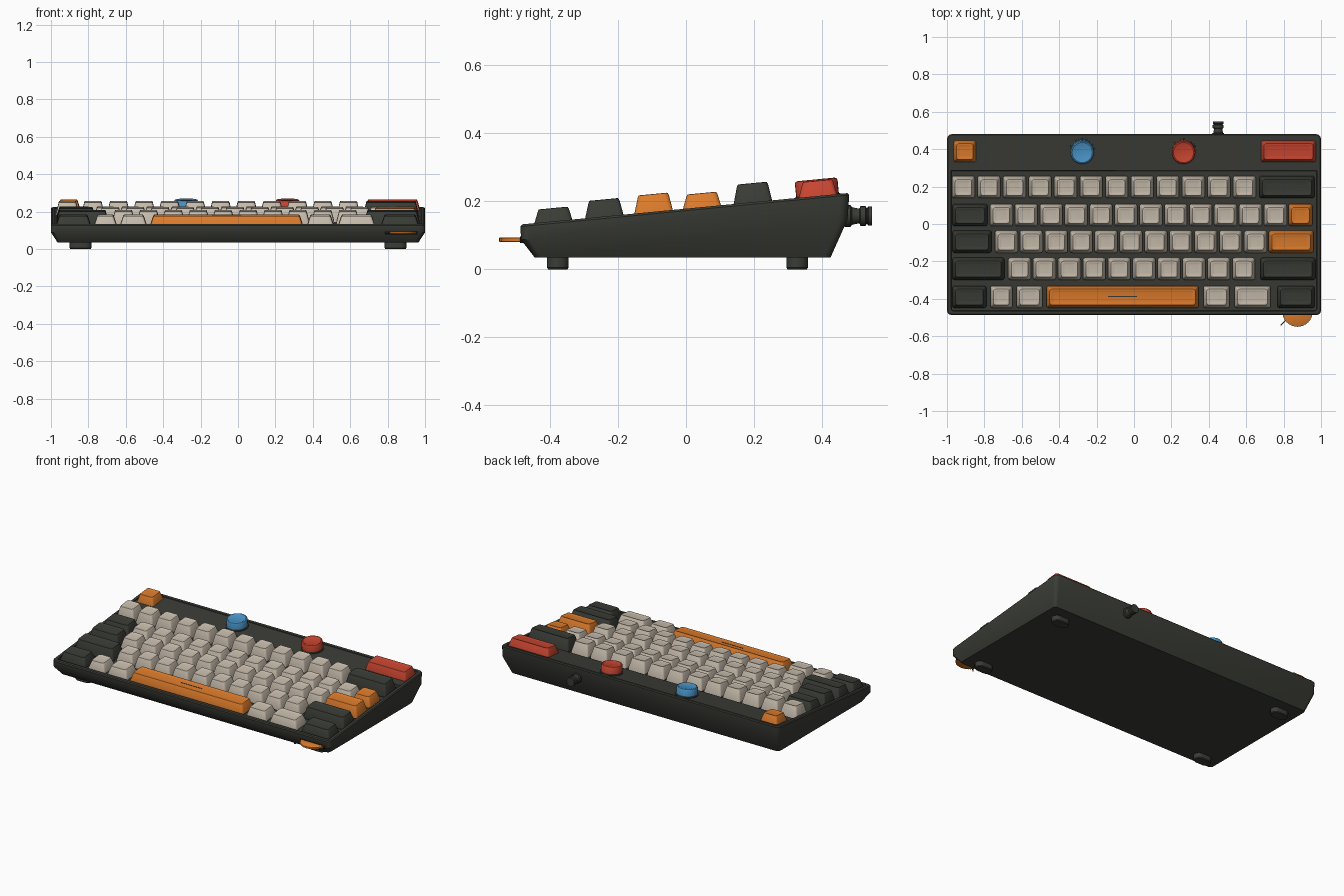
import bpy, bmesh, math
from mathutils import Matrix, Vector

if "Cube" in bpy.data.objects:
    bpy.data.objects.remove(bpy.data.objects["Cube"])

SLOPE = 0.096
TILT = Matrix.Rotation(math.atan(SLOPE), 4, 'X')


def deck(y):
    return 0.132 + SLOPE * (y + 0.487)


def material(name, rgb):
    m = bpy.data.materials.new(name)
    m.diffuse_color = (*rgb, 1)
    m.use_nodes = True
    m.node_tree.nodes["Principled BSDF"].inputs["Base Color"].default_value = m.diffuse_color
    return m


DARK = material("charcoal", (0.042, 0.045, 0.036))
BEIGE = material("beige", (0.58, 0.51, 0.42))
ORANGE = material("orange", (0.72, 0.20, 0.025))
RED = material("red", (0.58, 0.06, 0.03))
BLUE = material("blue", (0.07, 0.30, 0.58))
BLACK = material("black", (0.01, 0.01, 0.01))


def rrect(x0, x1, y0, y1, r, z, seg=3):
    """Rounded rectangle ring; z is a number or a function of y."""
    pts = []
    corners = ((x1 - r, y1 - r), (x0 + r, y1 - r), (x0 + r, y0 + r), (x1 - r, y0 + r))
    for k, (cx, cy) in enumerate(corners):
        for i in range(seg + 1):
            a = math.pi / 2 * (k + i / seg)
            x, y = cx + r * math.cos(a), cy + r * math.sin(a)
            pts.append((x, y, z(y) if callable(z) else z))
    return pts


def circle(r, z, n=32, tooth=0):
    return [((r - tooth * (i % 2)) * math.cos(2 * math.pi * i / n),
             (r - tooth * (i % 2)) * math.sin(2 * math.pi * i / n), z) for i in range(n)]


def loft(name, rings, mat, matrix=Matrix(), angle=35):
    bm = bmesh.new()
    loops = [[bm.verts.new(p) for p in ring] for ring in rings]
    n = len(loops[0])
    for a, b in zip(loops, loops[1:]):
        for i in range(n):
            j = (i + 1) % n
            bm.faces.new((a[i], a[j], b[j], b[i]))
    bm.faces.new(loops[0][::-1])
    bm.faces.new(loops[-1])
    bmesh.ops.recalc_face_normals(bm, faces=bm.faces)
    for f in bm.faces:
        f.smooth = True
    me = bpy.data.meshes.new(name)
    bm.to_mesh(me)
    bm.free()
    me.set_sharp_from_angle(angle=math.radians(angle))
    me.materials.append(mat)
    ob = bpy.data.objects.new(name, me)
    ob.matrix_world = matrix
    bpy.context.collection.objects.link(ob)
    return ob


def on_deck(x, y, up=0):
    return Matrix.Translation((x, y, deck(y) + up)) @ TILT


# case: flat bottom, chamfered belly, sloping rim and sunken key well
loft("case", [
    rrect(-0.965, 0.965, -0.445, 0.425, 0.02, 0.035),
    rrect(-1, 1, -0.485, 0.475, 0.025, lambda y: 0.087 + 0.062 * (y + 0.485)),
    rrect(-1, 1, -0.487, 0.48, 0.025, lambda y: deck(y) - 0.006),
    rrect(-0.995, 0.995, -0.482, 0.475, 0.022, deck),
    rrect(-0.978, 0.978, -0.465, 0.458, 0.012, deck),
    rrect(-0.976, 0.976, -0.463, 0.456, 0.012, lambda y: deck(y) - 0.03)], DARK)

# raised strip behind the key rows
loft("rear_strip", [
    rrect(-0.985, 0.985, 0.283, 0.465, 0.006, lambda y: deck(y) - 0.035),
    rrect(-0.985, 0.985, 0.283, 0.465, 0.006, lambda y: deck(y) - 0.008),
    rrect(-0.982, 0.982, 0.286, 0.462, 0.006, lambda y: deck(y) - 0.005)], DARK)


def key(name, x, y, w, h, mat, d=0.118):
    def ring(z, side, front, back, r):
        return rrect(-w / 2 + side, w / 2 - side, -d / 2 + front, d / 2 - back, r, z)
    loft(name, [
        ring(-0.022, 0, 0, 0, 0.012),
        ring(-0.010, 0, 0, 0, 0.012),
        ring(h - 0.007, 0.014, 0.017, 0.009, 0.014),
        ring(h - 0.001, 0.017, 0.020, 0.012, 0.013),
        ring(h, 0.020, 0.023, 0.015, 0.012),
        ring(h - 0.003, 0.028, 0.031, 0.023, 0.010),
        ring(h - 0.004, 0.036, 0.039, 0.031, 0.006)], mat, on_deck(x, y))


# key rows: name, y, height, (first x, count, pitch) of letter keys, special keys (x, width, colour)
ROWS = [
    ("function", 0.387, 0.045, (0, 0, 0), [(-0.904, 0.123, ORANGE), (0.826, 0.296, RED)]),
    ("number", 0.196, 0.056, (-0.912, 12, 0.1366), [(0.818, 0.294, DARK)]),
    ("upper", 0.046, 0.041, (-0.709, 12, 0.1332), [(-0.877, 0.187, DARK), (0.89, 0.128, ORANGE)]),
    ("home", -0.096, 0.052, (-0.682, 11, 0.1332), [(-0.866, 0.209, DARK), (0.84, 0.24, ORANGE)]),
    ("lower", -0.241, 0.050, (-0.612, 10, 0.1332), [(-0.832, 0.278, DARK), (0.823, 0.294, DARK)]),
    ("bottom", -0.391, 0.039, (0, 0, 0), [
        (-0.88, 0.182, DARK), (-0.709, 0.118, BEIGE), (-0.559, 0.139, BEIGE), (-0.061, 0.813, ORANGE),
        (0.441, 0.139, BEIGE), (0.634, 0.193, BEIGE), (0.866, 0.198, DARK)]),
]
for row, y, h, (x0, count, pitch), specials in ROWS:
    for i in range(count):
        key(f"{row}_row_key_{i + 1}", x0 + i * pitch, y, 0.122, h, BEIGE)
    for i, (x, w, mat) in enumerate(specials):
        key(f"{row}_row_wide_key_{i + 1}", x, y, w, h, mat)

# dash mark on the space bar
loft("space_bar_mark", [rrect(-0.077, 0.077, -0.003, 0.003, 0.002, z) for z in (0, 0.0012)],
     DARK, on_deck(-0.061, -0.388, 0.035))

# round push buttons with collars
for name, x, mat in (("blue_button", -0.277, BLUE), ("red_button", 0.265, RED)):
    loft(name + "_collar", [circle(0.069, -0.01), circle(0.069, 0), circle(0.066, 0.002)],
         DARK, on_deck(x, 0.387))
    loft(name, [circle(0.063, -0.005), circle(0.063, 0.042), circle(0.060, 0.047),
                circle(0.054, 0.049), circle(0.050, 0.047)], mat, on_deck(x, 0.387))

# thumb wheel in the front edge, its slot and pointer
loft("thumb_wheel", [circle(r, z, 64, 0.002) for r, z in
                     ((0.079, -0.007), (0.082, -0.005), (0.082, 0.005), (0.079, 0.007))],
     ORANGE, Matrix.Translation((0.874, -0.468, 0.087)))
loft("wheel_slot", [rrect(0.785, 0.963, -0.4875, -0.46, 0.003, z) for z in (0.077, 0.097)], BLACK)
loft("wheel_pointer", [rrect(-0.027, 0.027, -0.003, 0.003, 0.002, z) for z in (-0.003, 0.003)],
     DARK, Matrix.Translation((0.803, -0.523, 0.087)) @ Matrix.Rotation(math.radians(45), 4, 'Z'))

# cable plug at the back
PLUG = ((0.026, 0), (0.032, 0.004), (0.032, 0.02), (0.026, 0.024), (0.022, 0.042), (0.022, 0.046),
        (0.029, 0.049), (0.029, 0.064), (0.024, 0.067), (0.024, 0.069), (0.028, 0.072), (0.028, 0.083))
loft("cable_plug", [circle(r, z, 20) for r, z in PLUG], DARK,
     Matrix.Translation((0.45, 0.464, 0.157)) @ Matrix.Rotation(math.radians(-90), 4, 'X'))

# oval feet
for sx in (-1, 1):
    for end, y in (("front", -0.377), ("back", 0.327)):
        loft(f"{end}_{'left' if sx < 0 else 'right'}_foot", [
            rrect(-0.054, 0.054, -0.028, 0.028, 0.028, 0, 6),
            rrect(-0.058, 0.058, -0.032, 0.032, 0.032, 0.005, 6),
            rrect(-0.058, 0.058, -0.032, 0.032, 0.032, 0.04, 6)],
            DARK, Matrix.Translation((sx * 0.842, y, 0)))
